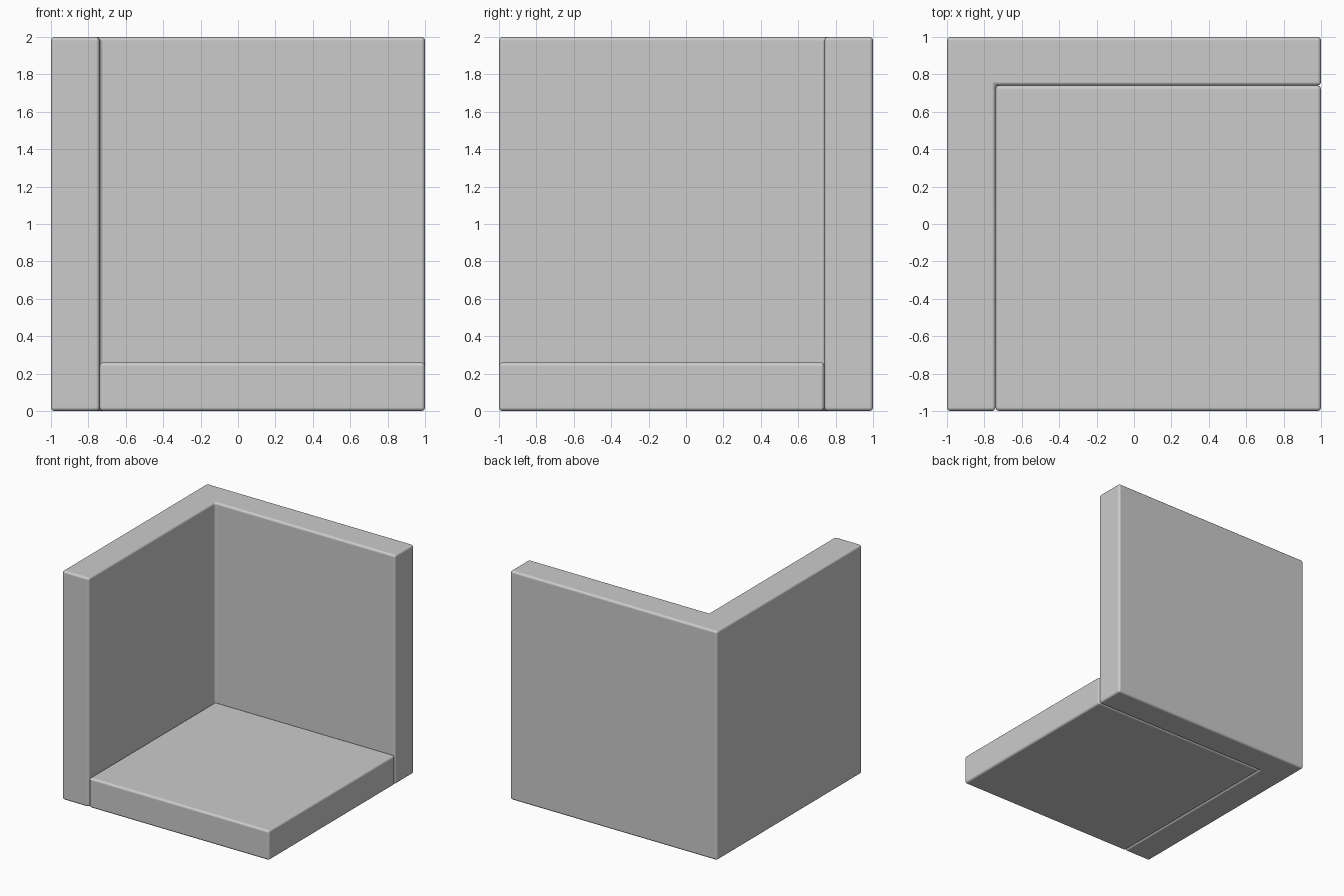
import bpy, bmesh

if "Cube" in bpy.data.objects:
    bpy.data.objects.remove(bpy.data.objects["Cube"])

INNER = 0.74      # inner faces of the walls (x = -INNER, y = INNER)
FLOOR_TOP = 0.26


def prism(name, outline, height):
    """Extrude a flat outline up from z = 0 and round its edges."""
    bm = bmesh.new()
    face = bm.faces.new([bm.verts.new((x, y, 0)) for x, y in outline])
    top = bmesh.ops.extrude_face_region(bm, geom=[face])["geom"]
    verts = [v for v in top if isinstance(v, bmesh.types.BMVert)]
    bmesh.ops.translate(bm, verts=verts, vec=(0, 0, height))
    bmesh.ops.recalc_face_normals(bm, faces=bm.faces)
    mesh = bpy.data.meshes.new(name)
    bm.to_mesh(mesh)
    bm.free()
    obj = bpy.data.objects.new(name, mesh)
    bpy.context.collection.objects.link(obj)
    bevel = obj.modifiers.new("rounded_edges", "BEVEL")
    bevel.width = 0.02
    bevel.segments = 3
    bevel.limit_method = "ANGLE"
    mesh.shade_smooth()
    normals = obj.modifiers.new("flat_sides", "WEIGHTED_NORMAL")
    normals.weight = 100
    return obj


# L-shaped corner wall, full height
prism("corner_wall", [(-1, -1), (-INNER, -1), (-INNER, INNER),
                      (1, INNER), (1, 1), (-1, 1)], 2.0)

# Floor slab fitted inside the walls
prism("floor_slab", [(-INNER, -1), (1, -1), (1, INNER), (-INNER, INNER)], FLOOR_TOP)
